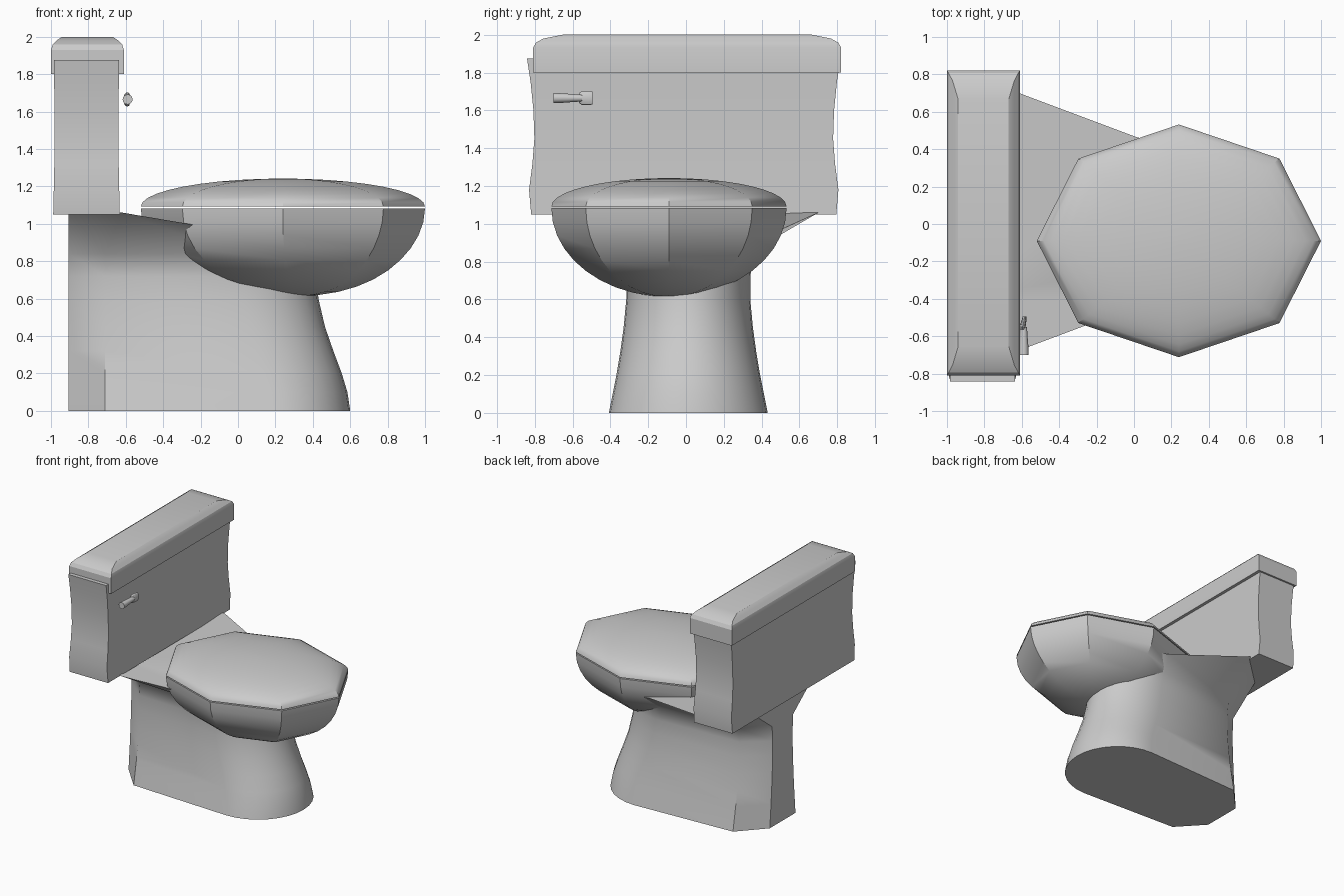
import bpy, bmesh
from math import sin, cos, pi, radians

if "Cube" in bpy.data.objects:
    bpy.data.objects.remove(bpy.data.objects["Cube"])


def loft(name, rings, angle=30):
    """Skin equal-length rings into a closed solid."""
    bm = bmesh.new()
    vs = [[bm.verts.new(p) for p in r] for r in rings]
    n = len(rings[0])
    for a, b in zip(vs, vs[1:]):
        for i in range(n):
            j = (i + 1) % n
            bm.faces.new((a[i], a[j], b[j], b[i]))
    bm.faces.new(vs[0][::-1])
    bm.faces.new(vs[-1])
    bmesh.ops.recalc_face_normals(bm, faces=bm.faces)
    me = bpy.data.meshes.new(name)
    bm.to_mesh(me)
    bm.free()
    ob = bpy.data.objects.new(name, me)
    bpy.context.collection.objects.link(ob)
    bpy.ops.object.select_all(action='DESELECT')
    bpy.context.view_layer.objects.active = ob
    ob.select_set(True)
    bpy.ops.object.shade_smooth_by_angle(angle=radians(angle))
    return ob


def octagon(r, z, shift=0):
    return [(0.24 + shift + 0.76 * r * cos(i * pi / 4),
             -0.09 + 0.622 * r * sin(i * pi / 4), z) for i in range(8)]


def rect(cx, cy, hx, hy, z):
    return [(cx + sx * hx, cy + sy * hy, z)
            for sx, sy in ((-1, -1), (1, -1), (1, 1), (-1, 1))]


def mirror_ring(half):
    """Half ring runs from the back (+y side) to the front point on y = 0."""
    c = 0.012
    return ([(x, c + y, z) for x, y, z in half] +
            [(x, c - y, z) for x, y, z in half[-2::-1]])


# bowl: eight-sided half ellipsoid, its bottom drifting forward
steps = [i * pi / 20 for i in range(10)] + [pi * 0.49]
loft("bowl", [octagon(cos(t), 1.083 - 0.47 * sin(t), 0.07 * sin(t) ** 3)
              for t in steps])

# seat lid: shallow eight-sided dome
loft("seat_lid", [octagon(cos(t), 1.092 + 0.15 * sin(t)) for t in steps])


# pedestal: rounded front, chamfered back, flaring into a sloped tank shelf
def pedestal_ring(z, front, hw):
    k = hw / 0.42
    half = [(-0.905, 0.17 * k, z), (-0.71, 0.38 * k, z)]
    half += [(front - 0.42 + 0.42 * cos(a), hw * sin(a), z)
             for a in [pi / 2 * (1 - i / 8) for i in range(9)]]
    return mirror_ring(half)


def shelf_ring():
    def slope(x):
        return min(1.06, 1.06 - 0.17 * (x + 0.62))
    half = [(-0.905, 0.42), (-0.62, 0.69)]
    half += [(0.02 + 0.28 * cos(a), 0.45 * sin(a))
             for a in [pi / 2 * (1 - i / 8) for i in range(9)]]
    return mirror_ring([(x, y, slope(x)) for x, y in half])


loft("pedestal", [pedestal_ring(z, f, w) for z, f, w in (
    (0, 0.60, 0.42), (0.1, 0.585, 0.40), (0.2, 0.555, 0.38),
    (0.32, 0.51, 0.36), (0.45, 0.465, 0.342), (0.6, 0.43, 0.328),
    (0.72, 0.42, 0.328), (0.84, 0.40, 0.345))] + [shelf_ring()], 40)

# tank body: slightly waisted box
loft("tank", [rect(-0.81, -0.012, hx, hy, z) for z, hx, hy in (
    (1.05, 0.178, 0.807), (1.18, 0.175, 0.818), (1.32, 0.172, 0.80),
    (1.45, 0.17, 0.79), (1.6, 0.17, 0.795), (1.75, 0.173, 0.81),
    (1.875, 0.175, 0.829))])

# tank lid: box with a stepped bevel
loft("tank_lid", [rect(-0.805, 0.006, hx, hy, z) for z, hx, hy in (
    (1.80, 0.195, 0.815), (1.93, 0.195, 0.815), (1.958, 0.186, 0.80),
    (1.98, 0.165, 0.76), (2.0, 0.135, 0.66))], 20)


# flush handle: tapered barrel and angled knob
def handle_ring(y, x, rx, rz):
    return [(x + rx * cos(i * pi / 6), y, 1.665 + rz * sin(i * pi / 6))
            for i in range(12)]


loft("handle_lever", [handle_ring(y, -0.59, r, r) for y, r in (
    (-0.70, 0.027), (-0.65, 0.025), (-0.60, 0.021), (-0.55, 0.018))])
loft("handle_knob", [handle_ring(y, x, rx, rz) for y, x, rx, rz in (
    (-0.565, -0.598, 0.012, 0.026), (-0.55, -0.596, 0.016, 0.037),
    (-0.515, -0.588, 0.013, 0.037), (-0.495, -0.585, 0.01, 0.034))])
